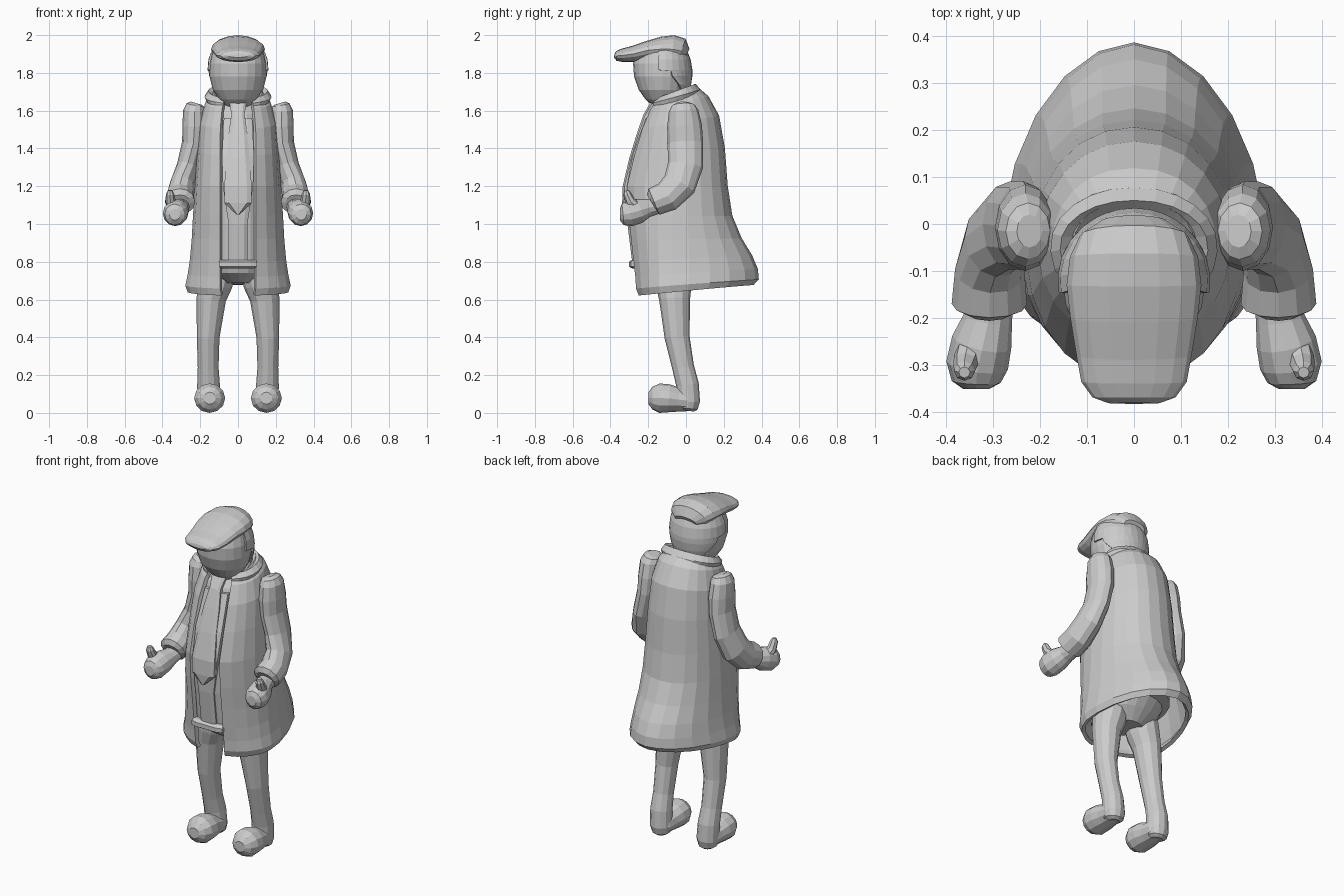
import bpy, bmesh, math
from mathutils import Vector


def loft(name, rings, closed=True, mirror=False, thick=0.0):
    """Skin a list of point rings; open rings become a thick shell."""
    bm = bmesh.new()
    vs = [[bm.verts.new(p) for p in r] for r in rings]
    n = len(vs[0])
    for a, b in zip(vs, vs[1:]):
        for i in range(n if closed else n - 1):
            j = (i + 1) % n
            bm.faces.new((a[i], a[j], b[j], b[i]))
    if closed and not thick:
        bm.faces.new(vs[0])
        bm.faces.new(vs[-1])
    bmesh.ops.recalc_face_normals(bm, faces=bm.faces[:])
    me = bpy.data.meshes.new(name)
    bm.to_mesh(me)
    bm.free()
    ob = bpy.data.objects.new(name, me)
    bpy.context.collection.objects.link(ob)
    if thick:
        m = ob.modifiers.new("thickness", 'SOLIDIFY')
        m.thickness, m.offset = thick, 0
    if mirror:
        ob.modifiers.new("mirror", 'MIRROR')
    return ob


def ring(zf, zb, hw, yf, yb, gap=0.0, ym=-0.05, n=20, p=2.1, pb=None):
    """Egg-shaped horizontal ring, tilted front to back; gap opens the front."""
    a0 = math.asin((gap / hw) ** (p / 2)) if gap else 0.0
    pts = []
    for i in range(n + 1 if gap else n):
        a = a0 + (2 * math.pi - 2 * a0) * i / n
        s, c = math.sin(a), -math.cos(a)
        e = 2 / (pb if pb and c > 0 else p)
        x = hw * math.copysign(abs(s) ** e, s)
        d = yb - ym if c > 0 else ym - yf
        y = ym + d * math.copysign(abs(c) ** e, c)
        pts.append((x, y, zf + (zb - zf) * (y - yf) / (yb - yf)))
    return pts


def tube(name, path, n=12, mirror=False):
    """Oval tube; path entries are x, y, z, radius sideways, other radius."""
    P = [Vector(q[:3]) for q in path]
    rings = []
    for i, q in enumerate(path):
        t = (P[min(i + 1, len(P) - 1)] - P[max(i - 1, 0)]).normalized()
        s = (Vector((1, 0, 0)) - t * t.x).normalized()
        u = t.cross(s)
        rings.append([P[i] + s * q[3] * math.cos(2 * math.pi * k / n)
                      + u * q[4] * math.sin(2 * math.pi * k / n) for k in range(n)])
    return loft(name, rings, mirror=mirror)


def strip(name, rows, d=0.03):
    """Flat band on the chest; rows are z, half width, front y."""
    return loft(name, [[(-w, y + d, z), (-w, y + .01, z), (-w * .65, y, z),
                        (w * .65, y, z), (w, y + .01, z), (w, y + d, z)]
                       for z, w, y in rows])


# long open coat: front z, back z, half width, front y, back y, opening
loft("coat", [ring(*r, pb=b) for *r, b in [
    (1.64, 1.73, .12, -.165, .04, .07, 2.3),
    (1.60, 1.67, .165, -.195, .11, .08, 2.2),
    (1.50, 1.57, .193, -.24, .165, .088, 2.1),
    (1.36, 1.40, .205, -.285, .195, .09, 2.1),
    (1.20, 1.20, .218, -.325, .21, .09, 2.1),
    (1.05, 1.04, .228, -.315, .235, .09, 2.05),
    (.92, .92, .235, -.297, .285, .09, 2.0),
    (.80, .83, .245, -.282, .34, .09, 1.95),
    (.72, .76, .257, -.27, .37, .09, 1.9),
    (.66, .71, .27, -.265, .375, .09, 1.9),
    (.625, .685, .258, -.25, .35, .085, 1.9)]], closed=False, thick=.022)

# upturned collar
loft("collar", [ring(*r) for r in [
    (1.60, 1.69, .155, -.18, .075, .075),
    (1.635, 1.71, .17, -.18, .07, .075),
    (1.655, 1.735, .155, -.165, .05, .075),
    (1.64, 1.715, .13, -.14, .035, .07)]], closed=False, thick=.015)

# shirt torso and hips under the coat
loft("shirt", [ring(*r) for r in [
    (1.66, 1.70, .09, -.14, .01), (1.58, 1.62, .14, -.195, .08),
    (1.36, 1.38, .18, -.28, .16), (1.20, 1.20, .195, -.312, .18),
    (1.00, 1.00, .20, -.30, .20), (.78, .80, .20, -.27, .20)]])
loft("trouser_hips", [ring(*r) for r in [
    (.80, .82, .19, -.262, .15), (.74, .74, .16, -.24, .08),
    (.69, .68, .08, -.17, .02)]])

# tie, shirt placket and belt buckle
strip("tie", [(1.64, .045, -.19), (1.58, .035, -.225), (1.48, .05, -.26),
              (1.35, .06, -.30), (1.20, .073, -.335), (1.11, .072, -.338),
              (1.05, .006, -.332)])
strip("shirt_placket", [(1.56, .075, -.212), (1.36, .085, -.285),
                        (1.20, .08, -.32), (1.00, .05, -.31), (.80, .05, -.285)])
strip("belt", [(.81, .095, -.285), (.80, .1, -.302), (.775, .1, -.302),
               (.765, .085, -.285)], d=.06)

# head
loft("head", [ring(z, z, w, f, b, ym=-.125, n=20) for z, w, f, b in [
    (1.62, .06, -.17, -.04), (1.66, .10, -.215, -.01), (1.71, .133, -.25, .0),
    (1.78, .151, -.275, .005), (1.85, .151, -.28, .005), (1.91, .138, -.26, -.005),
    (1.955, .10, -.21, -.04), (1.98, .05, -.15, -.06)]])


def hair_ring(z, w, b, start):
    """Arc round the back of the head, from a start angle off the front."""
    pts = []
    for i in range(15):
        a = math.radians(start + (360 - 2 * start) * i / 14)
        c = -math.cos(a)
        pts.append((w * math.sin(a), -.12 + c * (b + .12 if c > 0 else .15), z))
    return pts


# hair with stepped sideburns
loft("hair", [hair_ring(*r) for r in [
    (1.71, .135, .012, 135), (1.74, .147, .02, 125), (1.785, .154, .027, 108),
    (1.81, .155, .027, 106), (1.815, .155, .027, 80), (1.87, .15, .018, 80),
    (1.92, .132, -.002, 82), (1.955, .10, -.03, 85)]], closed=False, thick=.014)

# flat cap with a forward brim
tube("cap", [(0, -.38, 1.892, .055, .01), (0, -.368, 1.89, .088, .026),
             (0, -.335, 1.893, .112, .036), (0, -.28, 1.90, .122, .043),
             (0, -.20, 1.92, .135, .05), (0, -.13, 1.926, .143, .066),
             (0, -.07, 1.925, .136, .075), (0, -.025, 1.915, .115, .07),
             (0, .005, 1.90, .07, .03)], n=16)

# sleeves with a rounded shoulder, hands and thumbs
tube("sleeve", [(.222, -.015, 1.64, .028, .035), (.225, -.015, 1.63, .048, .06),
                (.23, -.013, 1.60, .06, .078), (.231, -.008, 1.52, .064, .092),
                (.236, -.003, 1.43, .06, .094), (.265, -.003, 1.31, .058, .094),
                (.295, -.035, 1.21, .066, .09), (.306, -.10, 1.145, .074, .082),
                (.307, -.17, 1.118, .08, .075), (.307, -.18, 1.112, .055, .05)],
     mirror=True)
tube("hand", [(.30, -.13, 1.10, .045, .04), (.31, -.20, 1.085, .052, .048),
              (.323, -.25, 1.07, .064, .066), (.333, -.30, 1.055, .066, .068),
              (.335, -.335, 1.05, .052, .056), (.335, -.35, 1.05, .028, .03)],
     mirror=True)
tube("thumb", [(.345, -.25, 1.08, .03, .03), (.357, -.295, 1.12, .027, .027),
               (.36, -.312, 1.16, .022, .022), (.36, -.315, 1.178, .012, .012)],
     n=8, mirror=True)

# trouser legs running down into rounded boots
tube("leg", [(.10, -.07, .78, .095, .10), (.12, -.065, .68, .09, .095),
             (.142, -.06, .60, .078, .082), (.158, -.047, .40, .06, .066),
             (.158, -.015, .24, .055, .058), (.156, .008, .15, .06, .06),
             (.153, .014, .06, .062, .06), (.152, .01, .025, .054, .052),
             (.152, .008, .012, .035, .035)], mirror=True)
tube("boot", [(.15, .05, .06, .04, .045), (.15, .02, .064, .063, .055),
              (.15, -.04, .07, .07, .064), (.15, -.09, .077, .082, .074),
              (.15, -.14, .078, .082, .078), (.15, -.178, .078, .062, .06),
              (.15, -.198, .078, .032, .032)], mirror=True)
